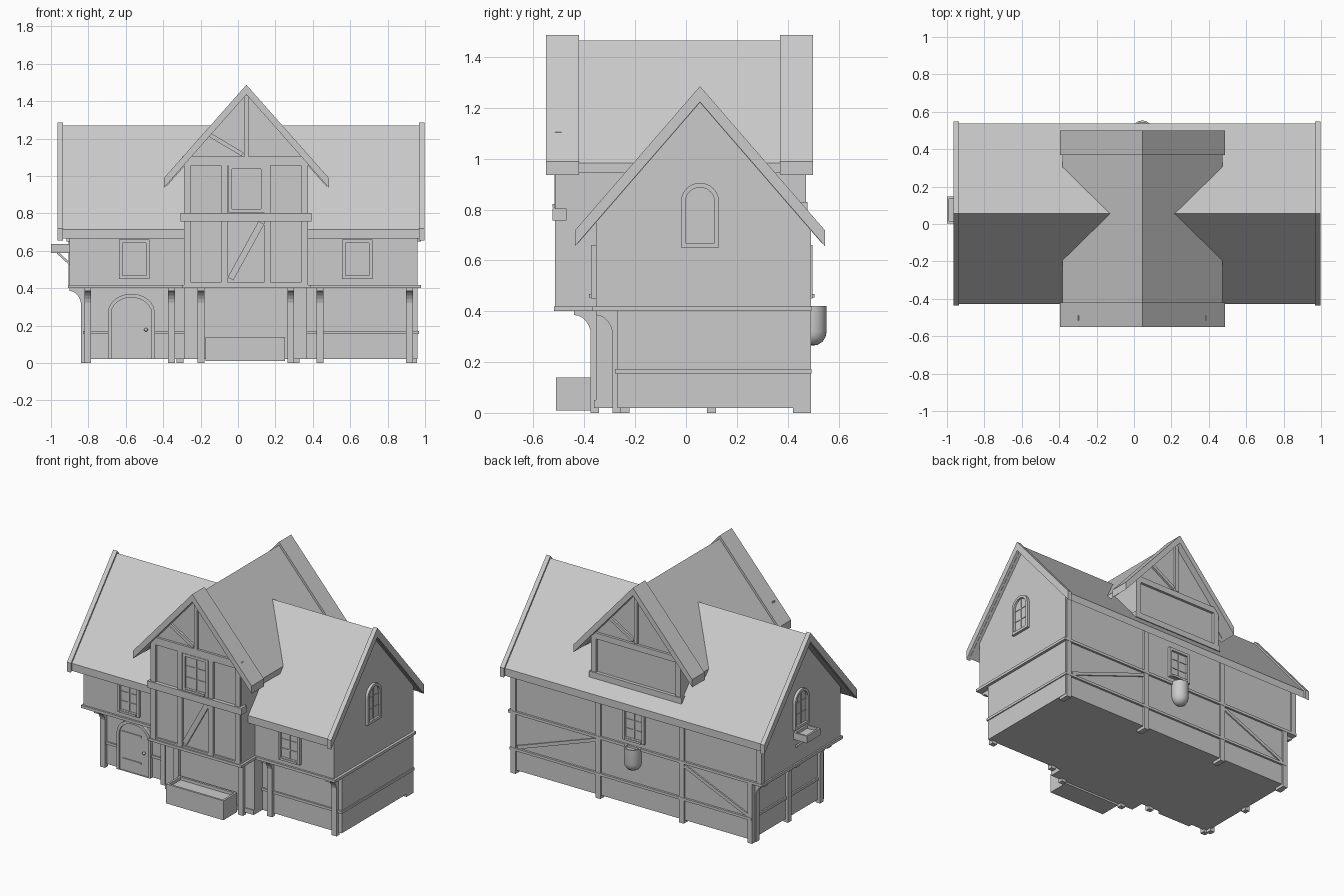
import bpy, bmesh, math
from mathutils import Vector

if "Cube" in bpy.data.objects:
    bpy.data.objects.remove(bpy.data.objects["Cube"])


def make(name, verts, faces):
    bm = bmesh.new()
    vs = [bm.verts.new(v) for v in verts]
    for f in faces:
        bm.faces.new([vs[i] for i in f])
    bmesh.ops.recalc_face_normals(bm, faces=bm.faces)
    me = bpy.data.meshes.new(name)
    bm.to_mesh(me)
    bm.free()
    ob = bpy.data.objects.new(name, me)
    bpy.context.collection.objects.link(ob)
    return ob


def at(axis, t, p):
    return (t, p[0], p[1]) if axis == 'x' else (p[0], t, p[1])


def prism(name, pts, axis, a, b):
    # Profile in (u, z), extruded along the axis from a to b
    n = len(pts)
    verts = [at(axis, t, p) for t in (a, b) for p in pts]
    sides = [(i, (i + 1) % n, n + (i + 1) % n, n + i) for i in range(n)]
    return make(name, verts, [tuple(range(n)), tuple(range(n, 2 * n))] + sides)


def box(name, x0, x1, y0, y1, z0, z1):
    return prism(name, [(x0, z0), (x1, z0), (x1, z1), (x0, z1)], 'y', y0, y1)


def ring(name, outer, inner, axis, a, b):
    n = len(outer)
    verts = [at(axis, t, p) for t in (a, b) for loop in (outer, inner) for p in loop]
    faces = []
    for i in range(n):
        j = (i + 1) % n
        for p, q in ((0, n), (2 * n, 3 * n), (0, 2 * n), (n, 3 * n)):
            faces.append((p + i, p + j, q + j, q + i))
    return make(name, verts, faces)


def strut(name, p, q, w, axis, a, b):
    p, q = Vector(p), Vector(q)
    d = (q - p).normalized() * w / 2
    s = Vector((-d.y, d.x))
    return prism(name, [p + s, q + s, q - s, p - s], axis, a, b)


def outline(u, z0, w, h, rise):
    # Rectangle, or arched top when rise is above zero
    r = w / 2
    if not rise:
        return [(u - r, z0), (u + r, z0), (u + r, z0 + h), (u - r, z0 + h)]
    arc = [(u + r * math.cos(k * math.pi / 12), z0 + h - rise + rise * math.sin(k * math.pi / 12))
           for k in range(13)]
    return [(u - r, z0), (u + r, z0)] + arc


def window(name, axis, wall, s, u, z0, w, h, rise=0.0, sill=True):
    f = 0.018
    out = outline(u, z0, w, h, rise)
    inn = outline(u, z0 + f, w - 2 * f, h - 2 * f, max(rise - f, 0))
    ring(name + "_frame", out, inn, axis, wall - s * .01, wall + s * .018)
    prism(name + "_glass", inn, axis, wall - s * .01, wall + s * .004)
    strut(name + "_mullion", (u, z0 + f), (u, z0 + h - f), .008, axis, wall, wall + s * .009)
    for k in (.36, .66):
        strut(name + "_bar", (u - w / 2 + f, z0 + h * k), (u + w / 2 - f, z0 + h * k), .006,
              axis, wall, wall + s * .008)
    if sill:
        strut(name + "_sill", (u - w * .38, z0 + .01), (u + w * .38, z0 + .01), .014,
              axis, wall, wall + s * .026)


def post(name, axis, u, wall, s, reach):
    # Ground floor post carrying a curved bracket under the overhang
    w = .018
    strut(name, (u, 0), (u, .4), 2 * w, axis, wall - s * .012, wall + s * .02)
    f = wall + s * .018
    arc = [(f + s * reach * (1 - math.cos(k * math.pi / 12)), .3 + .085 * math.sin(k * math.pi / 12))
           for k in range(7)]
    pts = [(f, .402)] + arc + [(f + s * reach, .402)]
    prism(name + "_bracket", pts, 'y' if axis == 'x' else 'x', u - w, u + w)


def chevron(name, c, top, half, slope, thick, axis, a, b):
    d = slope * half
    prism(name, [(c, top), (c + half, top - d), (c + half, top - d - thick), (c, top - thick),
                 (c - half, top - d - thick), (c - half, top - d)], axis, a, b)


def house(name, c, u0, u1, z0, apex, slope, axis, a, b):
    prism(name, [(u0, z0), (u1, z0), (u1, apex - slope * (u1 - c)), (c, apex),
                 (u0, apex - slope * (c - u0))], axis, a, b)


# Walls
box("ground_floor", -.82, .96, -.27, .48, .02, .4)
box("bay_ground_floor", -.29, .37, -.355, -.2, .02, .4)
house("upper_floor", .055, -.355, .48, .4, 1.225, 1.153, 'x', -.9, .96)
house("bay_upper_wall", .045, -.29, .375, .4, 1.435, 1.13, 'y', -.5, -.05)
house("rear_dormer_wall", .045, -.29, .375, .76, 1.435, 1.13, 'y', .1, .455)

# Roofs and bargeboards
chevron("main_roof", .055, 1.27, .482, 1.153, .05, 'x', -.95, .98)
for a in (-.965, .968):
    chevron("main_bargeboard", .055, 1.285, .492, 1.153, .062, 'x', a, a + .03)
chevron("cross_roof", .045, 1.465, .427, 1.13, .038, 'y', -.45, .4)
for a in (-.55, .37):
    chevron("cross_bargeboard", .045, 1.487, .441, 1.13, .052, 'y', a, a + .13)

# Belt beams and low rails around the house
box("belt_beam", -.91, .978, -.368, .494, .4, .418)
box("bay_belt_beam", -.3, .39, -.52, -.3, .4, .418)
box("low_rail", -.83, .967, -.28, .494, .155, .172)
box("bay_plinth", -.29, .37, -.362, -.3, .02, .05)

# Ground floor posts with brackets
for x in (-.803, -.356, .438, .917):
    post("wing_post", 'y', x, -.27, -1, .067)
for x in (-.198, .282):
    post("bay_post", 'y', x, -.355, -1, .067)
for y in (-.24, .1, .44):
    post("left_end_post", 'x', y, -.82, -1, .062)

# Bay timber framing
for x in (-.27, -.072, .157, .356):
    box("bay_stud", x - .018, x + .018, -.515, -.49, .418, 1.06)
box("bay_middle_beam", -.307, .392, -.525, -.47, .757, .803)
box("bay_collar_beam", -.3, .385, -.515, -.49, 1.055, 1.105)
strut("bay_brace", (-.04, .45), (.125, .75), .034, 'y', -.512, -.49)
box("bay_head_rail", -.29, .375, -.512, -.49, .418, .43)

# Rear dormer framing
for x in (-.272, .357):
    box("dormer_stud", x - .018, x + .018, .44, .472, .76, 1.06)
box("dormer_collar_beam", -.29, .375, .44, .472, 1.055, 1.095)
box("dormer_sill_beam", -.3, .385, .44, .478, .79, .83)

# Gable king posts and struts, turned half a circle at the rear
for y, s in ((-.5, -1), (.455, 1)):
    strut("king_post", (.045, 1.1), (.045, 1.43), .022, 'y', y, y + s * .016)
    strut("gable_strut", (.045 + s * .2, 1.222), (.045 + s * .02, 1.115), .022, 'y', y, y + s * .014)

# Rear wall posts and braces
for x in (-.31, .31, .94):
    box("rear_post", x - .018, x + .018, .42, .492, 0, .74)
box("rear_corner_post_lower", -.835, -.8, .42, .492, 0, .4)
box("rear_corner_post_upper", -.905, -.87, .46, .492, .4, .73)
strut("rear_brace", (.91, .18), (.33, .385), .022, 'y', .47, .489)
strut("rear_brace", (-.8, .18), (-.33, .385), .022, 'y', .47, .489)

# Windows
for x in (-.555, .638):
    window("front_window", 'y', -.355, -1, x, .45, .162, .21)
window("bay_window", 'y', -.5, -1, .045, .805, .19, .25)
window("rear_window", 'y', .48, 1, .045, .45, .162, .21)
window("right_gable_window", 'x', .96, 1, .055, .65, .15, .255, .075, False)
window("left_gable_window", 'x', -.9, -1, .075, .65, .15, .255, .075, False)

# Door with frame, straps and knob
ring("door_frame", outline(-.57, .02, .25, .35, .1), outline(-.57, .02, .215, .33, .085), 'y', -.26, -.295)
prism("door", outline(-.57, .02, .22, .335, .09), 'y', -.26, -.283)
for z in (.09, .27):
    box("door_strap", -.66, -.52, -.289, -.28, z, z + .012)
bpy.ops.mesh.primitive_uv_sphere_add(segments=12, ring_count=8, radius=.01, location=(-.492, -.296, .178))
bpy.context.object.name = "door_knob"
bpy.ops.object.shade_smooth()


def trough(name, x0, x1, y0, y1, z0, z1, t):
    box(name + "_base", x0, x1, y0, y1, z0, z1 - .02)
    for a, b in ((x0, x0 + t), (x1 - t, x1)):
        box(name + "_end", a, b, y0, y1, z0, z1)
    for a, b in ((y0, y0 + t), (y1 - t, y1)):
        box(name + "_side", x0, x1, a, b, z0, z1)


# Planter at the front, window box on the left gable
trough("front_planter", -.175, .25, -.512, -.365, .01, .14, .014)
trough("window_box", -1.0, -.9, .003, .147, .588, .635, .012)
for y in (.03, .12):
    strut("window_box_bracket", (-.965, .59), (-.9, .53), .012, 'y', y - .006, y + .006)

# Round-bottomed hanging pot on the rear wall
rings = [(.055, .42), (.055, .32), (.051, .299), (.039, .28), (.021, .268), (.003, .265)]
rings = [(.003, .405), (.046, .405), (.046, .42)] + rings
n = 24
verts = [(.045 + r * math.cos(2 * math.pi * k / n), .498 + r * math.sin(2 * math.pi * k / n), z)
         for r, z in rings for k in range(n)]
faces = [(j * n + k, j * n + (k + 1) % n, (j + 1) * n + (k + 1) % n, (j + 1) * n + k)
         for j in range(len(rings) - 1) for k in range(n)]
faces += [tuple(range(n)), tuple(range((len(rings) - 1) * n, len(rings) * n))]
pot = make("rear_hanging_pot", verts, faces)
bpy.ops.object.select_all(action='DESELECT')
pot.select_set(True)
bpy.context.view_layer.objects.active = pot
bpy.ops.object.shade_smooth_by_angle(angle=math.radians(35))
